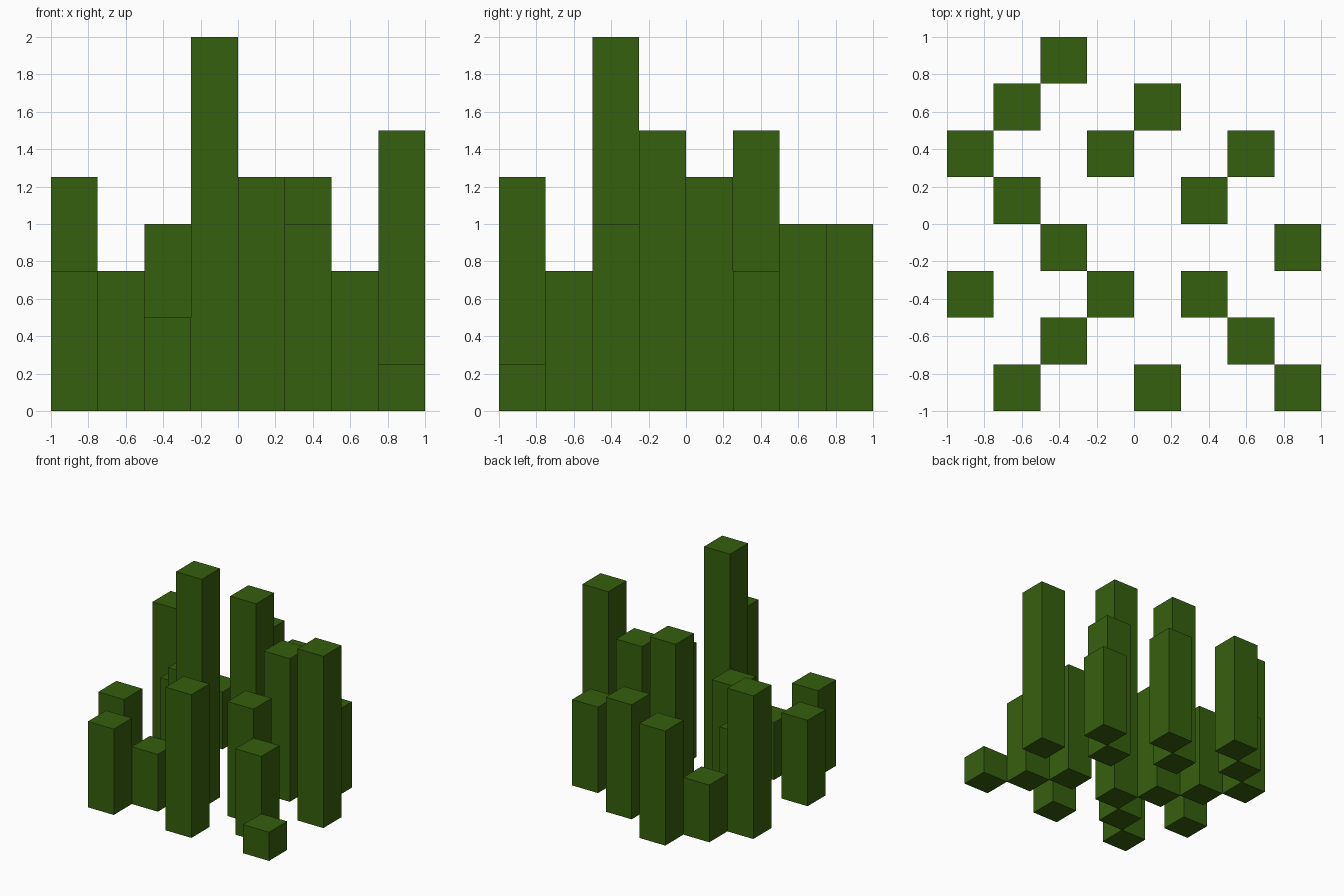
import bpy
import bmesh
from mathutils import Matrix, Vector

if "Cube" in bpy.data.objects:
    bpy.data.objects.remove(bpy.data.objects["Cube"], do_unlink=True)

CELL = 0.25

# One flat green for every column
green = bpy.data.materials.new("dark green")
green.use_nodes = True
colour = (0.037, 0.115, 0.0045, 1.0)
green.diffuse_color = colour
green.node_tree.nodes["Principled BSDF"].inputs["Base Color"].default_value = colour


def column(name, ix, iy, units):
    """Square pillar standing on one cell of the 8 x 8 layout."""
    height = units * CELL
    bm = bmesh.new()
    place = Matrix.Translation(Vector((0, 0, height / 2)))
    bmesh.ops.create_cube(bm, size=1.0, matrix=place @ Matrix.Diagonal((CELL, CELL, height, 1)))
    mesh = bpy.data.meshes.new(name)
    bm.to_mesh(mesh)
    bm.free()
    mesh.materials.append(green)
    obj = bpy.data.objects.new(name, mesh)
    obj.location = ((ix - 3.5) * CELL, (iy - 3.5) * CELL, 0)
    bpy.context.collection.objects.link(obj)


# Rows from front to back: {cell along x: height in cells}
rows = [
    {1: 3, 4: 5, 7: 1},
    {2: 2, 6: 3},
    {0: 3, 3: 8, 5: 4},
    {2: 4, 7: 6},
    {1: 3, 5: 5},
    {0: 5, 3: 6, 6: 3},
    {1: 2, 4: 4},
    {2: 4},
]
for iy, row in enumerate(rows):
    for ix, units in row.items():
        column(f"column_row{iy + 1}_cell{ix + 1}", ix, iy, units)
